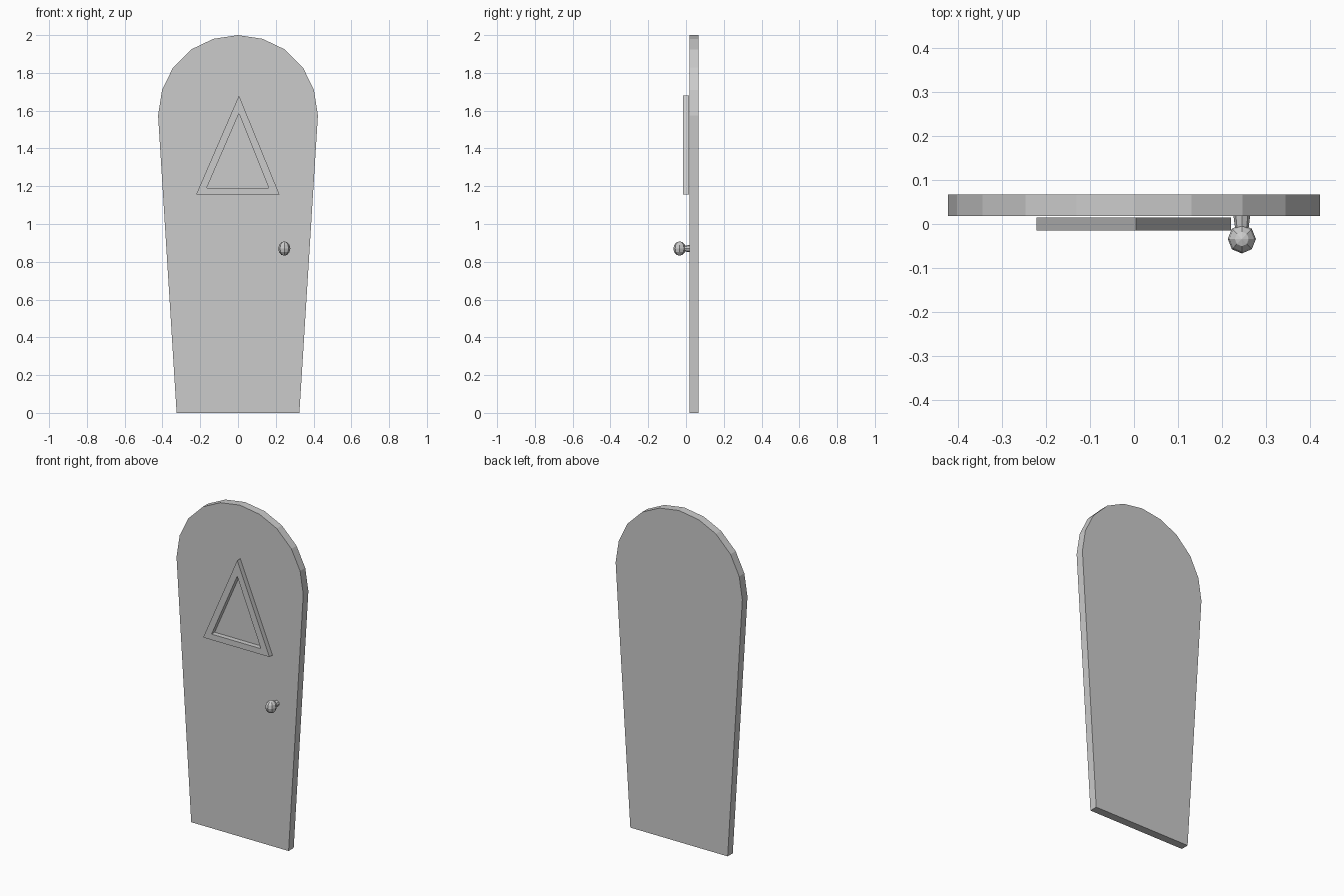
import bpy, bmesh
from math import pi
from mathutils import Matrix

if "Cube" in bpy.data.objects:
    bpy.data.objects.remove(bpy.data.objects["Cube"])


def finish(name, bm):
    bmesh.ops.recalc_face_normals(bm, faces=bm.faces)
    me = bpy.data.meshes.new(name)
    bm.to_mesh(me)
    bm.free()
    ob = bpy.data.objects.new(name, me)
    bpy.context.collection.objects.link(ob)
    return ob


def ring(bm, pts, y):
    return [bm.verts.new((x, y, z)) for x, z in pts]


def bridge(bm, a, b):
    n = len(a)
    for i in range(n):
        j = (i + 1) % n
        bm.faces.new((a[i], a[j], b[j], b[i]))


# Door panel: tapered sides with a faceted arch, mirrored half outline
half = [(0.325, 0), (0.423, 1.575), (0.402, 1.71), (0.344, 1.828),
        (0.246, 1.925), (0.131, 1.98)]
outline = half + [(0, 2.0)] + [(-x, z) for x, z in reversed(half)]
bm = bmesh.new()
front, back = ring(bm, outline, 0.018), ring(bm, outline, 0.067)
bridge(bm, front, back)
bm.faces.new(front)
bm.faces.new(back)
finish("door_panel", bm)

# Raised triangular window frame with an open centre
outer = [(-0.222, 1.155), (0.220, 1.155), (0.005, 1.68)]
inner = [(-0.166, 1.19), (0.163, 1.19), (0.005, 1.585)]
bm = bmesh.new()
loops = [ring(bm, p, y) for p, y in
         ((outer, 0.015), (outer, -0.015), (inner, -0.015), (inner, 0.015))]
for i in range(4):
    bridge(bm, loops[i], loops[(i + 1) % 4])
finish("window_frame", bm)

# Door knob: low-poly ball, slightly taller than wide
bm = bmesh.new()
bmesh.ops.create_uvsphere(bm, u_segments=8, v_segments=6, radius=1,
                          matrix=Matrix.Translation((0.245, -0.034, 0.87))
                          @ Matrix.Diagonal((0.032, 0.033, 0.038, 1)))
finish("knob", bm)

# Knob stem, flaring towards the door
bm = bmesh.new()
bmesh.ops.create_cone(bm, cap_ends=True, segments=8, radius1=0.0145, radius2=0.019,
                      depth=0.035,
                      matrix=Matrix.Translation((0.245, 0.0015, 0.87))
                      @ Matrix.Rotation(-pi / 2, 4, 'X'))
finish("knob_stem", bm)
